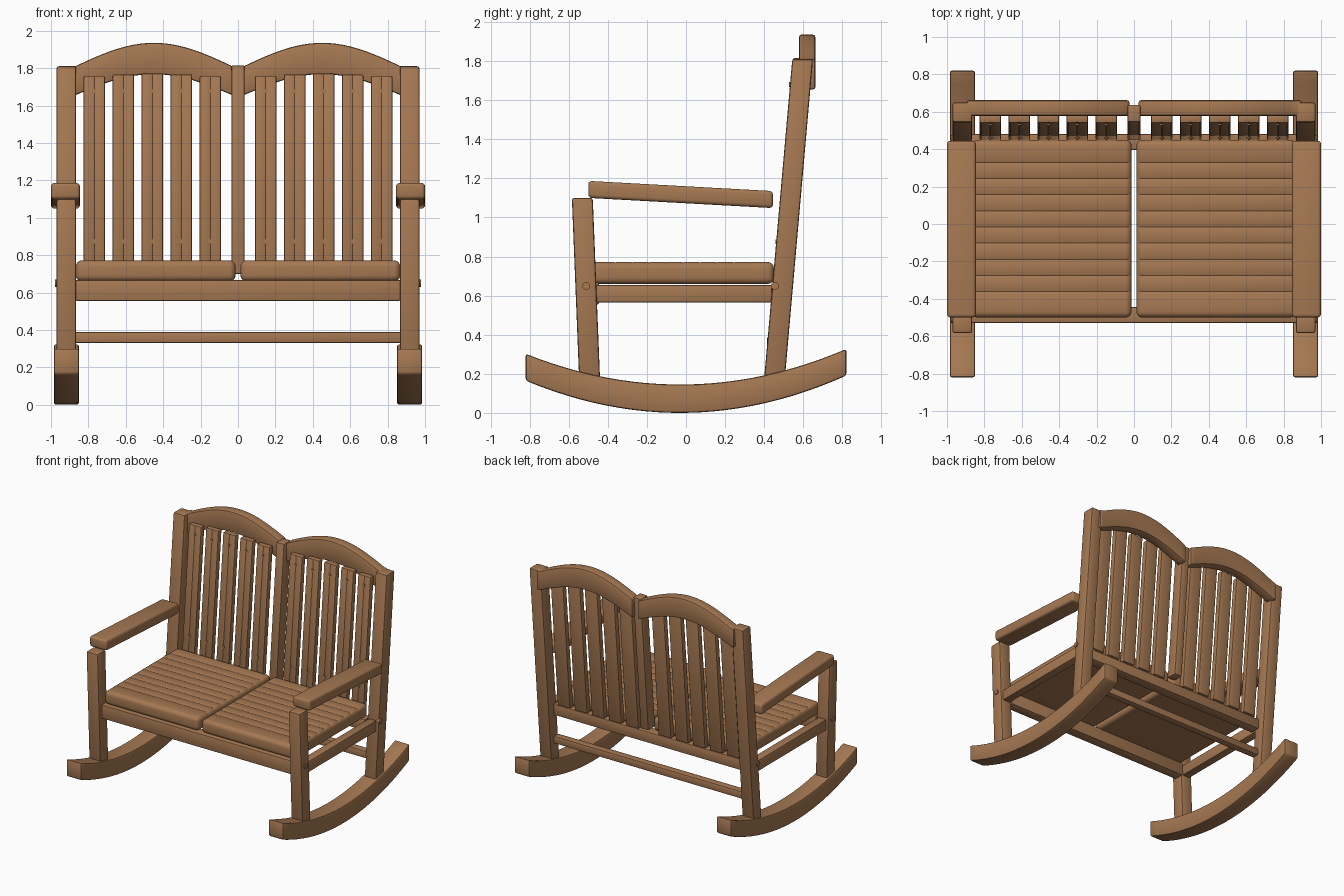
import bpy, bmesh, math
from mathutils import Matrix, Vector

if "Cube" in bpy.data.objects:
    bpy.data.objects.remove(bpy.data.objects["Cube"])

wood = bpy.data.materials.new("wood")
wood.diffuse_color = (0.38, 0.19, 0.085, 1)
wood.use_nodes = True
wood.node_tree.nodes["Principled BSDF"].inputs["Base Color"].default_value = wood.diffuse_color


def finish(name, bm, mirror):
    bmesh.ops.recalc_face_normals(bm, faces=bm.faces)
    me = bpy.data.meshes.new(name)
    bm.to_mesh(me)
    bm.free()
    me.materials.append(wood)
    ob = bpy.data.objects.new(name, me)
    bpy.context.collection.objects.link(ob)
    if mirror:
        mod = ob.modifiers.new("mirror", 'MIRROR')
        mod.use_mirror_merge = False
    return ob


def cut(bm, axis, pos):
    no = Vector((0, 0, 0))
    no[axis] = 1
    bmesh.ops.bisect_plane(bm, geom=bm.verts[:] + bm.edges[:] + bm.faces[:],
                           dist=1e-6, plane_co=no * pos, plane_no=no)


# Bevelled bar; optional cuts along an axis and a warp of each vertex
def bar(name, x, y, z, bevel=0.01, seg=2, axis=0, cuts=(), warp=None, mirror=True):
    bm = bmesh.new()
    bmesh.ops.create_cube(bm, size=1)
    for v in bm.verts:
        v.co = Vector([(r[0] + r[1]) / 2 + c * (r[1] - r[0])
                       for r, c in zip((x, y, z), v.co)])
    bmesh.ops.bevel(bm, geom=bm.edges[:], offset=bevel, segments=seg,
                    profile=0.5, affect='EDGES')
    for c in cuts:
        cut(bm, axis, c)
    if warp:
        for v in bm.verts:
            warp(v.co)
    return finish(name, bm, mirror)


def lean(slope, z0):
    def f(co):
        co.y += slope * (co.z - z0)
    return f


def peg(name, pos, axis, r, depth):
    bm = bmesh.new()
    bmesh.ops.create_cone(bm, cap_ends=True, segments=16, radius1=r, radius2=r, depth=depth)
    bmesh.ops.transform(bm, verts=bm.verts, matrix=Matrix.Translation(pos)
                        @ Matrix.Rotation(math.pi / 2, 4, axis))
    return finish(name, bm, True)


# Curved rockers
def rocker_curve(co):
    t = co.z / 0.145
    co.z += (0.264 - 0.012 * t) * (co.y + 0.03) ** 2

bar("rocker", (0.85, 0.985), (-0.82, 0.82), (0, 0.145), 0.012, 2, 1,
    [-0.82 + 1.64 * i / 24 for i in range(1, 24)], rocker_curve)

# Legs and back posts
BACK = 0.088
bar("front_leg", (0.865, 0.97), (-0.548, -0.441), (0.14, 1.10), 0.012, warp=lean(-0.04, 0.2))
bar("back_post", (0.865, 0.97), (0.402, 0.508), (0.14, 1.81), 0.012, warp=lean(BACK, 0.2))
bar("centre_post", (-0.036, 0.036), (0.447, 0.54), (0.70, 1.815), 0.01,
    warp=lean(BACK, 0.7), mirror=False)

# Arms, sloping down to the back
def arm_slope(co):
    co.z -= 0.055 * (co.y + 0.5)

bar("arm_rest", (0.845, 1.0), (-0.5, 0.445), (1.10, 1.187), 0.018, 3, warp=arm_slope)

# Seat frame rails and low stretcher
bar("front_rail", (-0.87, 0.87), (-0.53, -0.445), (0.555, 0.668), 0.008, mirror=False)
bar("back_rail", (-0.87, 0.87), (0.395, 0.48), (0.565, 0.655), 0.008, mirror=False)
bar("side_rail", (0.88, 0.95), (-0.47, 0.44), (0.565, 0.655), 0.008)
bar("stretcher", (-0.87, 0.87), (0.415, 0.475), (0.33, 0.39), 0.008, mirror=False)

# Seat panels with shallow grain grooves
lines = [0.33 - 0.0865 * i for i in range(9)]

def seat_grain(co):
    if co.z > 0.76 and min(abs(co.y - g) for g in lines) < 1e-4:
        co.z -= 0.003

bar("seat_panel", (0.013, 0.867), (-0.5, 0.45), (0.66, 0.772), 0.032, 4, 1,
    [g + d for g in lines for d in (-0.006, 0, 0.006)], seat_grain)

# Back slats with a shallow groove, and their screws
for i in range(5):
    cx = 0.148 + 0.155 * i
    top = 1.75 + 0.02 * math.sin(math.pi * (i + 0.5) / 5)

    def slat_shape(co, cx=cx):
        if abs(co.x - cx) < 1e-4 and co.y < 0.45:
            co.y += 0.003
        co.y += BACK * (co.z - 0.66)

    bar("back_slat", (cx - 0.057, cx + 0.057), (0.443, 0.488), (0.66, top), 0.008, 2, 0,
        [cx - 0.005, cx, cx + 0.005], slat_shape)
    for z in (0.875, 1.68):
        peg("slat_screw", (cx, 0.443 + BACK * (z - 0.66), z), 'X', 0.012, 0.01)

# Arched crest rails
def crest_arch(co):
    co.z += 0.125 * math.sin(math.pi * min(1, max(0, (co.x - 0.03) / 0.84))) \
        * (1 if co.z > 1.73 else 0.9)

bar("crest_rail", (0.025, 0.895), (0.578, 0.662), (1.655, 1.81), 0.012, 2, 0,
    [0.03 + 0.84 * i / 24 for i in range(1, 25)], crest_arch)

# Bolts on the legs and posts
for y in (-0.51, 0.455):
    peg("bolt_head", (0.968, y, 0.65), 'Y', 0.02, 0.02)

bpy.ops.object.select_all(action='SELECT')
bpy.context.view_layer.objects.active = bpy.context.collection.objects[0]
bpy.ops.object.shade_smooth_by_angle(angle=math.radians(35))
